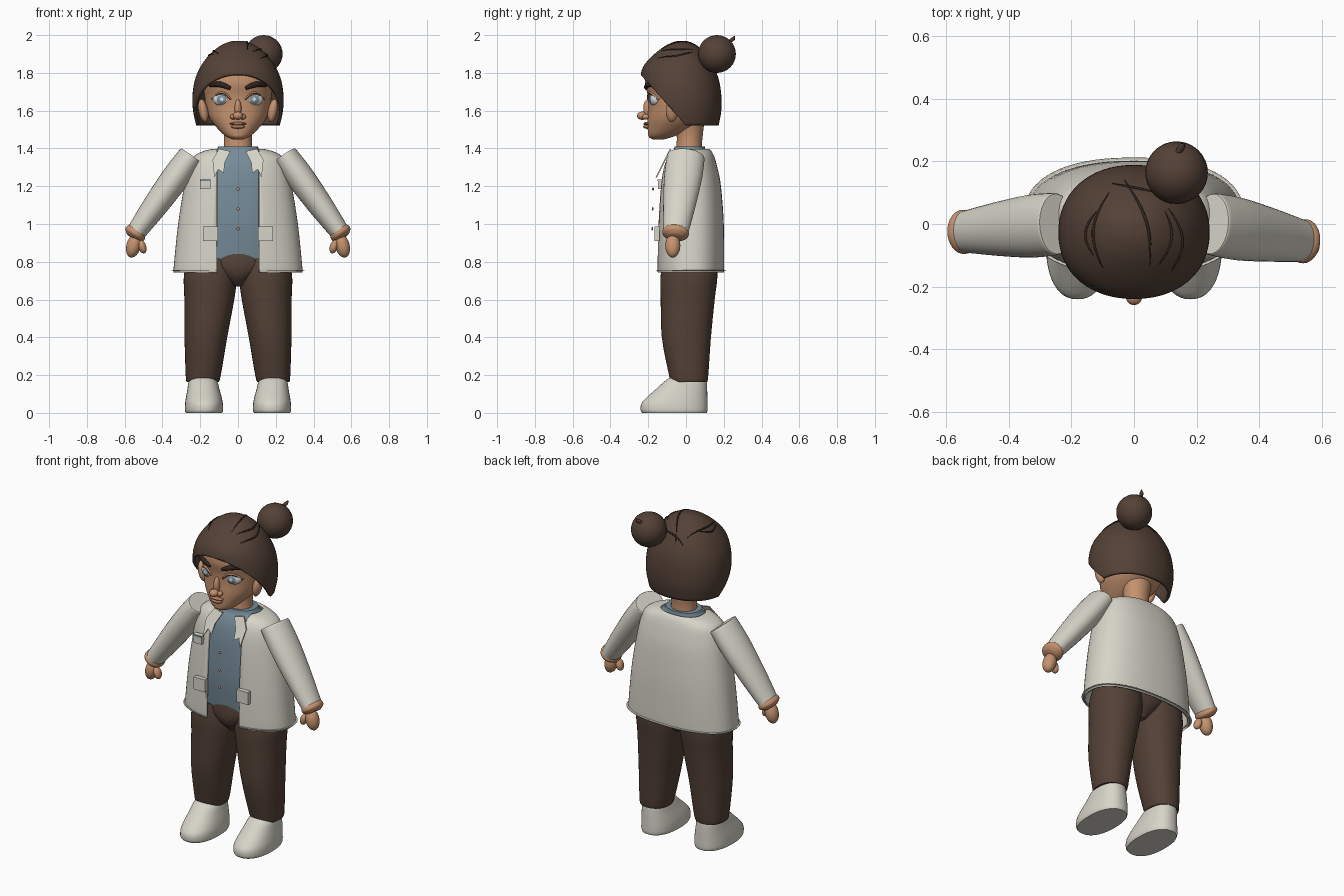
import bpy, bmesh, math
from mathutils import Matrix, Vector
from mathutils.bvhtree import BVHTree

cube = bpy.data.objects.get("Cube")
if cube:
    bpy.data.objects.remove(cube, do_unlink=True)


def material(name, *rgb):
    m = bpy.data.materials.new(name)
    m.use_nodes = True
    m.diffuse_color = (*rgb, 1)
    m.node_tree.nodes["Principled BSDF"].inputs["Base Color"].default_value = (*rgb, 1)
    return m


BROWN = material("dark brown", .088, .053, .038)
DARK = material("deep brown", .03, .018, .013)
SKIN = material("warm skin", .56, .29, .16)
LIP = material("lip", .42, .19, .11)
CREAM = material("cream cloth", .68, .66, .58)
SLATE = material("slate blue cloth", .18, .26, .32)
WHITE = material("eye white", .72, .74, .75)
IRIS = material("iris blue grey", .2, .28, .34)


def finish(name, bm, mats, angle=40):
    me = bpy.data.meshes.new(name)
    bm.to_mesh(me)
    bm.free()
    for m in mats:
        me.materials.append(m)
    me.shade_smooth()
    me.set_sharp_from_angle(angle=math.radians(angle))
    ob = bpy.data.objects.new(name, me)
    bpy.context.collection.objects.link(ob)
    return ob


def smooth_rings(rings, steps=4):
    """Catmull-Rom interpolation between the cross-sections."""
    out = []
    for i in range(len(rings) - 1):
        a, b, c, d = (rings[min(max(i + k, 0), len(rings) - 1)] for k in (-1, 0, 1, 2))
        for s in range(steps):
            t = s / steps
            out.append([q + t * (r - p + t * (2*p - 5*q + 4*r - w + t * (3*q - p - 3*r + w))) / 2
                        for p, q, r, w in zip(a, b, c, d)])
    return out + [list(rings[-1])]


def loft(rings, power=2.0, caps=True, n=48, matrix=None):
    """Rings bottom to top: height, centre x, half width, front y, back y."""
    bm = bmesh.new()
    loops = []
    for z, cx, rx, yf, yb in smooth_rings(rings):
        loop = []
        for k in range(n):
            a = math.tau * k / n
            c, s = math.cos(a), math.sin(a)
            x = cx + rx * math.copysign(abs(c) ** (2 / power), c)
            y = (yf + yb) / 2 + (yb - yf) / 2 * math.copysign(abs(s) ** (2 / power), s)
            loop.append(bm.verts.new((x, y, z)))
        loops.append(loop)
    for lo, hi in zip(loops, loops[1:]):
        for k in range(n):
            j = (k + 1) % n
            bm.faces.new((lo[k], lo[j], hi[j], hi[k]))
    if caps:
        bm.faces.new(loops[0][::-1])
        bm.faces.new(loops[-1])
    if matrix:
        bm.transform(matrix)
        bmesh.ops.recalc_face_normals(bm, faces=bm.faces)
    return bm


def shell(ob, thickness):
    mod = ob.modifiers.new("thickness", 'SOLIDIFY')
    mod.thickness = thickness
    mod.offset = -1


def ball(name, loc, radii, mat, tilt=0, seg=24):
    bm = bmesh.new()
    bmesh.ops.create_uvsphere(bm, u_segments=seg, v_segments=seg // 2, radius=1)
    bm.transform(Matrix.Translation(loc) @ Matrix.Rotation(tilt, 4, 'Y') @ Matrix.Diagonal((*radii, 1)))
    return finish(name, bm, [mat], 180)


def tube(name, points, radius, mat, taper=.4):
    cu = bpy.data.curves.new(name, 'CURVE')
    cu.dimensions = '3D'
    cu.bevel_depth = radius
    cu.bevel_resolution = 2
    cu.use_fill_caps = True
    sp = cu.splines.new('POLY')
    sp.points.add(len(points) - 1)
    for i, p in enumerate(points):
        sp.points[i].co = (*p, 1)
        sp.points[i].radius = taper + (1 - taper) * math.sin(math.pi * i / (len(points) - 1))
    tmp = bpy.data.objects.new(name, cu)
    me = bpy.data.meshes.new_from_object(tmp)
    bpy.data.objects.remove(tmp)
    me.materials.clear()
    me.materials.append(mat)
    me.shade_smooth()
    bpy.context.collection.objects.link(bpy.data.objects.new(name, me))


def plate(name, loc, size, mat):
    bm = bmesh.new()
    bmesh.ops.create_cube(bm, size=1)
    bm.transform(Matrix.Translation(loc) @ Matrix.Diagonal((*size, 1)))
    return finish(name, bm, [mat], 30)


# Head and neck
bm = loft([(1.447, 0, .025, -.175, -.12), (1.465, 0, .065, -.197, -.06), (1.505, 0, .108, -.203, .03),
           (1.56, 0, .15, -.203, .11), (1.62, 0, .17, -.2, .155), (1.68, 0, .178, -.203, .165),
           (1.75, 0, .185, -.217, .165), (1.82, 0, .165, -.2, .14), (1.88, 0, .12, -.13, .08)], 2.2)
face = BVHTree.FromBMesh(bm)
finish("head", bm, [SKIN], 60)
finish("neck", loft([(1.34, 0, .082, -.06, .09), (1.42, 0, .074, -.05, .085), (1.48, 0, .075, -.05, .09),
                     (1.56, 0, .09, -.06, .1)]), [SKIN])


def on_face(x, z, lift=0.0):
    hit = face.ray_cast(Vector((x, -1, z)), Vector((0, 1, 0)))[0]
    return Vector((x, hit.y - lift, z))


# Face details
ball("nose_tip", (0, -.232, 1.573), (.026, .027, .022), SKIN)
ball("nose_bridge", (0, -.204, 1.61), (.018, .022, .05), SKIN)
ball("upper_lip", (0, -.206, 1.531), (.045, .02, .009), LIP)
ball("lower_lip", (0, -.206, 1.515), (.036, .021, .011), LIP)
ball("chin", (0, -.175, 1.475), (.045, .026, .025), SKIN)
for s, side in ((1, "left"), (-1, "right")):
    ball(side + "_nostril", (s * .025, -.213, 1.568), (.017, .02, .015), SKIN)
    ball(side + "_ear", (s * .184, -.075, 1.6), (.025, .032, .062), SKIN, s * .2)
    # Eye with the iris picked by distance from its centre
    centre = on_face(s * .087, 1.66)
    bm = bmesh.new()
    bmesh.ops.create_uvsphere(bm, u_segments=32, v_segments=32, radius=1)
    bm.transform(Matrix.Translation(centre + Vector((0, .016, 0))) @ Matrix.Rotation(s * .3, 4, 'Z')
                 @ Matrix.Diagonal((.047, .028, .034, 1)) @ Matrix.Rotation(math.pi / 2, 4, 'X'))
    for f in bm.faces:
        c = f.calc_center_median()
        r = math.hypot(c.x - centre.x, c.z - centre.z)
        f.material_index = 1 if .009 < r < .026 and c.y < centre.y + .016 else 0
    finish(side + "_eye", bm, [WHITE, IRIS], 180)
    arc = [i / 8 for i in range(9)]
    tube(side + "_upper_lid", [on_face(s * (.038 + .1 * t), 1.66 + .036 * math.sin(math.pi * t), .004)
                               for t in arc], .006, SKIN, .8)
    tube(side + "_lash", [on_face(s * (.04 + .096 * t), 1.658 + .034 * math.sin(math.pi * t), .009)
                          for t in arc], .003, DARK)
    tube(side + "_eyebrow", [on_face(s * (.04 + .108 * t), 1.718 + .022 * math.sin(2.4 * t), .003)
                             for t in arc], .015, DARK, .6)

# Hair cap, cut on a slope around the face
bm = loft([(1.522, 0, .222, -.22, .173), (1.6, 0, .238, -.235, .187), (1.68, 0, .241, -.243, .187),
           (1.76, 0, .229, -.243, .175), (1.83, 0, .2, -.228, .148), (1.89, 0, .157, -.178, .11),
           (1.94, 0, .1, -.115, .06), (1.965, 0, .045, -.06, .015), (1.97, 0, .004, -.02, -.012)], 2.15, n=64)
bmesh.ops.delete(bm, geom=[f for f in bm.faces if f.calc_center_median().z < 1.523], context='FACES')
bmesh.ops.bisect_plane(bm, geom=bm.verts[:] + bm.edges[:] + bm.faces[:], plane_co=(0, -.24, 1.79),
                       plane_no=(0, -.27, -.24), clear_outer=True)
scalp = BVHTree.FromBMesh(bm)
shell(finish("hair", bm, [BROWN], 60), .016)

# Loose strands lying on the hair
for i, (x0, y0, x1, y1, bend) in enumerate([(-.1, -.14, -.08, .1, -.04), (-.13, -.1, -.12, .04, -.03),
                                            (-.03, .14, .05, -.13, .03), (.12, -.15, .11, .05, .04),
                                            (.08, -.13, .1, .04, .03), (-.07, .13, .08, .1, 0)]):
    path = []
    for k in range(13):
        t = k / 12
        x, y = x0 + (x1 - x0) * t + bend * math.sin(math.pi * t), y0 + (y1 - y0) * t
        path.append(scalp.ray_cast(Vector((x, y, 3)), Vector((0, 0, -1)))[0])
    tube(f"hair_strand_{i + 1}", path, .005, DARK, .3)

# Bun and its loose tip
ball("hair_bun", (.136, .164, 1.9), (.1, .1, .1), BROWN, seg=32)
tube("bun_tip", [(.13, .215, 1.965), (.145, .235, 1.97), (.155, .25, 1.98), (.16, .256, 1.995)], .012, BROWN, .2)

# Jacket with an open front
bm = loft([(.75, 0, .338, -.15, .198), (.765, 0, .341, -.156, .202), (1, 0, .317, -.152, .2),
           (1.2, 0, .285, -.14, .185), (1.3, 0, .263, -.125, .166), (1.355, 0, .238, -.105, .15),
           (1.385, 0, .185, -.085, .135), (1.398, 0, .132, -.068, .12)], 2.35, caps=False, n=64)
for s in (1, -1):
    front = [f for f in bm.faces if f.calc_center_median().y < 0]
    parts = front + list({e for f in front for e in f.edges}) + list({v for f in front for v in f.verts})
    bmesh.ops.bisect_plane(bm, geom=parts, plane_co=(s * .112, 0, 0), plane_no=(1, 0, 0))
gap = [f for f in bm.faces if abs(f.calc_center_median().x) < .112 and f.calc_center_median().y < 0]
bmesh.ops.delete(bm, geom=gap, context='FACES')
shell(finish("jacket", bm, [CREAM]), .014)

# Shirt with buttons
finish("shirt", loft([(.81, 0, .24, -.12, .15), (1, 0, .25, -.134, .165), (1.2, 0, .235, -.124, .155),
                      (1.3, 0, .21, -.108, .135), (1.36, 0, .165, -.085, .12), (1.385, 0, .12, -.068, .105),
                      (1.41, 0, .105, -.06, .1)], 2.35), [SLATE])
for i, z in enumerate((.975, 1.08, 1.185)):
    ball(f"button_{i + 1}", (0, -.178 + .02 * (z - 1), z), (.009, .005, .009), SKIN, seg=12)

# Collar wings and pockets
for s, side in ((1, "left"), (-1, "right")):
    bm = bmesh.new()
    wing = [(.04, 1.385), (.1, 1.398), (.135, 1.34), (.125, 1.245), (.105, 1.29), (.075, 1.27), (.07, 1.325)]
    f = bm.faces.new([bm.verts.new((s * x, -.085 - .5 * (1.4 - z), z)) for x, z in wing])
    ext = bmesh.ops.extrude_face_region(bm, geom=[f])
    bmesh.ops.translate(bm, vec=(0, .008, 0), verts=[v for v in ext["geom"] if isinstance(v, bmesh.types.BMVert)])
    bmesh.ops.recalc_face_normals(bm, faces=bm.faces)
    finish(side + "_collar", bm, [CREAM], 20)
    plate(side + "_pocket", (s * .145, -.154, .948), (.078, .026, .076), CREAM)
plate("chest_pocket", (-.173, -.132, 1.21), (.056, .03, .052), CREAM)
plate("chest_pocket_trim", (-.173, -.1485, 1.231), (.056, .005, .008), SLATE)

# Sleeves, wrists and hands
for s, side, end_y in ((1, "left", -.055), (-1, "right", -.025)):
    start, end = Vector((s * .248, 0, 1.36)), Vector((s * .542, end_y, .953))
    d = (end - start).normalized()
    yv = (Vector((0, 1, 0)) - d * d.y).normalized()
    xv = yv.cross(d) * s
    frame = Matrix.Translation(start) @ Matrix((xv, yv, d)).transposed().to_4x4()
    finish(side + "_sleeve", loft([(0, 0, .066, -.096, .096), (.02, 0, .07, -.1, .1), (.15, 0, .074, -.1, .1),
                                   (.33, 0, .066, -.085, .085), (.505, 0, .051, -.066, .066)],
                                  n=32, matrix=frame), [CREAM])
    finish(side + "_wrist", loft([(.485, 0, .05, -.062, .062), (.5, 0, .058, -.07, .07), (.518, 0, .056, -.067, .067),
                                  (.535, 0, .035, -.04, .04)], n=32, matrix=frame), [SKIN], 60)
    ball(side + "_hand", (s * .553, end_y - .015, .885), (.038, .04, .064), SKIN, -s * .25)
    ball(side + "_thumb", (s * .507, end_y - .028, .88), (.021, .026, .037), SKIN, s * .3)

# Trousers and shoes
finish("hips", loft([(.67, 0, .03, -.07, .09), (.72, 0, .11, -.115, .14), (.78, 0, .2, -.13, .16),
                     (.86, 0, .24, -.12, .15)]), [BROWN])
for s, side in ((1, "left"), (-1, "right")):
    finish(side + "_leg", loft([(.163, s * .187, .085, -.08, .112), (.2, s * .184, .093, -.09, .118),
                                (.4, s * .17, .113, -.128, .132), (.6, s * .152, .132, -.134, .152),
                                (.72, s * .146, .141, -.135, .166), (.82, s * .14, .13, -.12, .16)], 2.2),
           [BROWN])
    finish(side + "_shoe", loft([(0, s * .18, .096, -.232, .11), (.015, s * .18, .101, -.24, .114),
                                 (.05, s * .18, .1, -.236, .114), (.085, s * .181, .094, -.205, .113),
                                 (.125, s * .183, .085, -.16, .112), (.17, s * .185, .075, -.11, .108),
                                 (.196, s * .185, .055, -.07, .09)], 2.3), [CREAM], 50)
